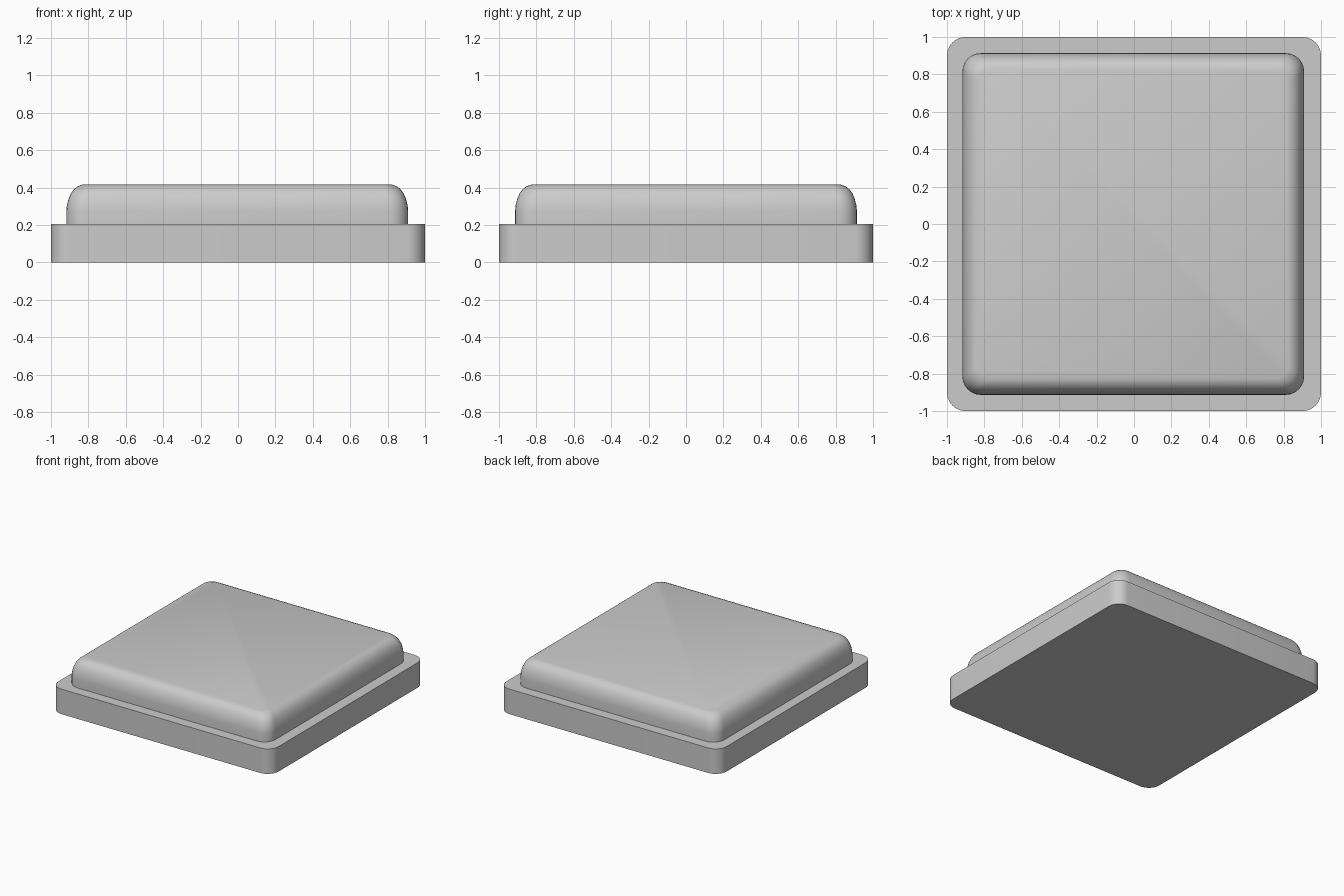
import bpy, bmesh, math

if "Cube" in bpy.data.objects:
    bpy.data.objects.remove(bpy.data.objects["Cube"])


def rounded_square(half, radius, z, steps, cx=0.0):
    """Points of one rounded square outline, counter-clockwise."""
    points = []
    for corner in range(4):
        mid = math.radians(45 + 90 * corner)
        sx, sy = math.copysign(1, math.cos(mid)), math.copysign(1, math.sin(mid))
        for i in range(steps + 1):
            a = math.radians(90 * corner + 90 * i / steps)
            points.append((cx + sx * (half - radius) + radius * math.cos(a),
                           sy * (half - radius) + radius * math.sin(a), z))
    return points


def loft(name, rings):
    """Closed solid through a stack of outlines."""
    bm = bmesh.new()
    loops = [[bm.verts.new(p) for p in ring] for ring in rings]
    for low, high in zip(loops, loops[1:]):
        n = len(low)
        for i in range(n):
            j = (i + 1) % n
            bm.faces.new((low[i], low[j], high[j], high[i]))
    bm.faces.new(loops[0][::-1])
    bm.faces.new(loops[-1])
    mesh = bpy.data.meshes.new(name)
    bm.to_mesh(mesh)
    bm.free()
    obj = bpy.data.objects.new(name, mesh)
    bpy.context.collection.objects.link(obj)
    bpy.ops.object.select_all(action='DESELECT')
    obj.select_set(True)
    bpy.context.view_layer.objects.active = obj
    bpy.ops.object.shade_smooth_by_angle(angle=math.radians(35))
    return obj


# Flat base plate with rounded corners
loft("base_plate", [rounded_square(1.0, 0.1, z, 8) for z in (0.0, 0.205)])

# Raised pad with a softly rounded top edge: (inset, height, corner radius)
pad_profile = [(0.0, 0.2, 0.1), (0.0, 0.275, 0.1), (0.003, 0.305, 0.1),
               (0.012, 0.34, 0.095), (0.025, 0.37, 0.09), (0.04, 0.39, 0.085),
               (0.06, 0.406, 0.075), (0.085, 0.415, 0.065)]
loft("raised_pad", [rounded_square(0.914, r, z, 6, -0.004)
                    if inset == 0 else rounded_square(0.914 - inset, r, z, 6, -0.004)
                    for inset, z, r in pad_profile])
